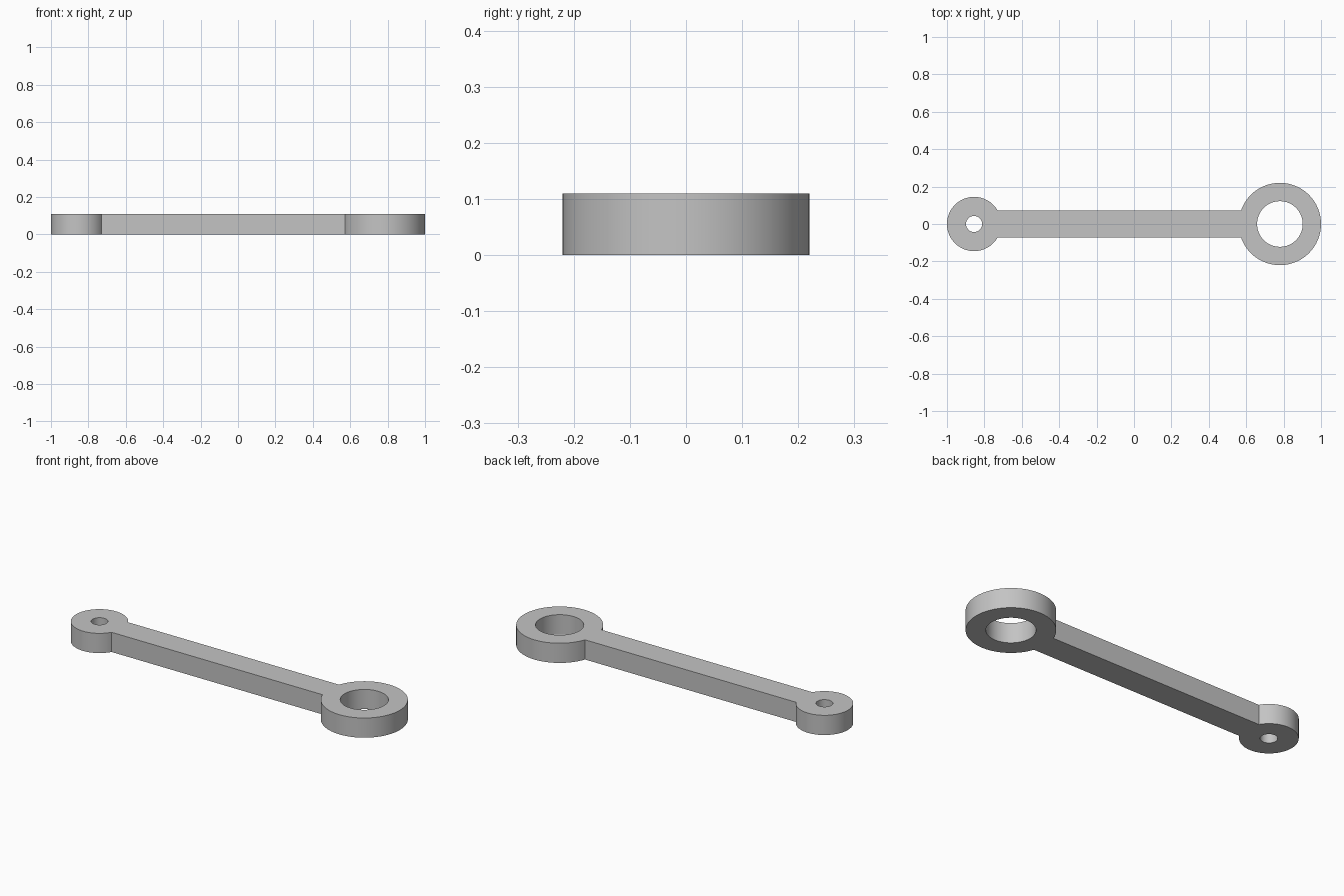
import bpy
import bmesh
import math

cube = bpy.data.objects.get("Cube")
if cube:
    bpy.data.objects.remove(cube, do_unlink=True)

HEIGHT = 0.11
BAR_HALF = 0.073
SMALL_X, SMALL_R, SMALL_HOLE = -0.855, 0.145, 0.043
LARGE_X, LARGE_R, LARGE_HOLE = 0.78, 0.22, 0.122


def arc(cx, radius, start, end, steps):
    """Points along an arc centred on the rod axis, both ends included."""
    angles = [start + (end - start) * i / steps for i in range(steps + 1)]
    return [(cx + radius * math.cos(a), radius * math.sin(a)) for a in angles]


def circle(cx, radius, steps=64):
    return arc(cx, radius, 0, math.tau, steps)[:-1]


def add_loop(bm, points):
    verts = [bm.verts.new((x, y, 0)) for x, y in points]
    return [bm.edges.new((v, verts[i - 1])) for i, v in enumerate(verts)]


# Outline: the bar runs straight between the two round ends
small_a = math.pi - math.asin(BAR_HALF / SMALL_R)
large_a = math.asin(BAR_HALF / LARGE_R)
outline = arc(LARGE_X, LARGE_R, large_a - math.pi, math.pi - large_a, 80)
outline += arc(SMALL_X, SMALL_R, math.pi - small_a, math.tau - math.pi + small_a, 80)

# Fill between the outline and the two pin holes, then extrude upward
bm = bmesh.new()
edges = add_loop(bm, outline)
edges += add_loop(bm, circle(SMALL_X, SMALL_HOLE))
edges += add_loop(bm, circle(LARGE_X, LARGE_HOLE))
bmesh.ops.triangle_fill(bm, use_beauty=True, use_dissolve=False, edges=edges)
result = bmesh.ops.extrude_face_region(bm, geom=bm.faces[:], use_keep_orig=True)
top = [g for g in result["geom"] if isinstance(g, bmesh.types.BMVert)]
bmesh.ops.translate(bm, verts=top, vec=(0, 0, HEIGHT))
bmesh.ops.recalc_face_normals(bm, faces=bm.faces[:])

mesh = bpy.data.meshes.new("connecting_rod")
bm.to_mesh(mesh)
bm.free()
rod = bpy.data.objects.new("connecting_rod", mesh)
bpy.context.collection.objects.link(rod)

# Plain grey metal
grey = bpy.data.materials.new("light_grey")
grey.use_nodes = True
colour = (0.55, 0.55, 0.55, 1)
grey.diffuse_color = colour
grey.node_tree.nodes["Principled BSDF"].inputs["Base Color"].default_value = colour
mesh.materials.append(grey)

# Smooth round walls, crisp rims
bpy.ops.object.select_all(action="DESELECT")
rod.select_set(True)
bpy.context.view_layer.objects.active = rod
bpy.ops.object.shade_smooth_by_angle(angle=math.radians(30))
